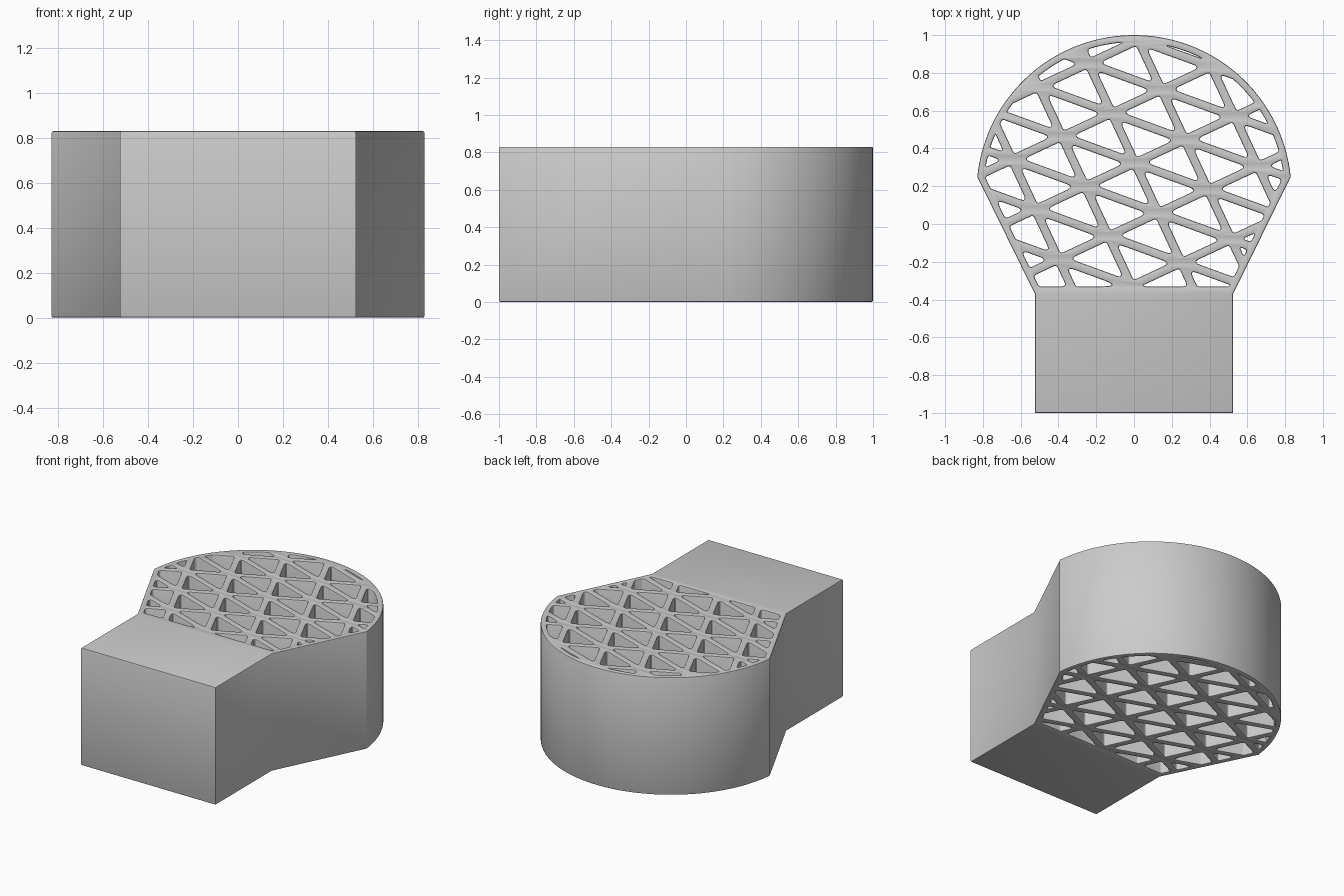
import bpy, bmesh, math
from mathutils import Vector

if "Cube" in bpy.data.objects:
    bpy.data.objects.remove(bpy.data.objects["Cube"])

H = 0.83                        # height
C, R = Vector((0, 0.166)), 0.834   # round end
WALL, BAR = 0.037, 0.023        # rim thickness, half bar width
PITCH, ANG = 0.291, math.radians(25)
ORIGIN = Vector((0.005, 0.323))
BEV = 0.008


def arc(r, a0, n):
    return [C + r * Vector((math.cos(t), math.sin(t)))
            for t in (a0 + (math.pi - 2 * a0) * i / n for i in range(n + 1))]


def clip(poly, n, d):
    """Keep the part of a convex polygon where n.p >= d."""
    out = []
    for i, p in enumerate(poly):
        q = poly[(i + 1) % len(poly)]
        dp, dq = n.dot(p) - d, n.dot(q) - d
        if dp >= 0:
            out.append(p)
        if dp * dq < 0:
            out.append(p.lerp(q, dp / (dp - dq)))
    return out


def tidy(poly, eps=0.004):
    out = []
    for p in poly:
        if not out or (p - out[-1]).length > eps:
            out.append(p)
    if len(out) > 1 and (out[0] - out[-1]).length < eps:
        out.pop()
    return out


def area(poly):
    return abs(sum(p.x * poly[i - 1].y - p.y * poly[i - 1].x for i, p in enumerate(poly))) / 2


def fillet(poly, r=0.016, n=5):
    """Round the sharp corners of a polygon."""
    out = []
    for i, p in enumerate(poly):
        e0, e1 = poly[i - 1] - p, poly[(i + 1) % len(poly)] - p
        th = e0.angle(e1)
        if th > math.radians(160):
            out.append(p)
            continue
        t = min(r / math.tan(th / 2), 0.42 * e0.length, 0.42 * e1.length)
        a, b = p + e0.normalized() * t, p + e1.normalized() * t
        for k in range(n + 1):
            s = k / n
            out.append(a * (1 - s) ** 2 + p * 2 * s * (1 - s) + b * s * s)
    return out


# outer outline: square block, flared sides, round end
a0 = math.asin((0.25 - C.y) / R)
outline = [Vector((-0.525, -0.37)), Vector((-0.525, -1)),
           Vector((0.525, -1)), Vector((0.525, -0.37))] + arc(R, a0, 72)

# open region inside the rim
inner = [C + (R - WALL) * Vector((math.cos(2 * math.pi * i / 120), math.sin(2 * math.pi * i / 120)))
         for i in range(120)]
inner = [Vector((-0.9, -0.6)), Vector((0.9, -0.6))] + arc(R - WALL, 0, 60)
inner = clip(inner, Vector((0, 1)), -0.33)
for s in (-1, 1):
    n = Vector((-s * 0.62, 0.305)).normalized()
    inner = clip(inner, n, n.dot(Vector((s * 0.525, -0.37))) + WALL)

# triangular openings: square grid with one diagonal, cut to the region
U = Vector((math.cos(ANG), math.sin(ANG)))
V = Vector((U.y, -U.x))
D = (U - V).normalized()
holes = []
for i in range(-6, 6):
    for j in range(-6, 6):
        p = ORIGIN + (U * i + V * j) * PITCH
        q = p + (U + V) * PITCH
        for planes in (((V, p), (-U, q), (D, p)), ((U, p), (-V, q), (-D, p))):
            poly = inner
            for n, o in planes:
                poly = clip(poly, n, n.dot(o) + BAR)
            poly = tidy(poly)
            if len(poly) > 2 and area(poly) > 0.0005:
                holes.append(fillet(poly))

# filled profile extruded with softened edges
cu = bpy.data.curves.new("lattice_body", 'CURVE')
cu.dimensions, cu.fill_mode = '2D', 'BOTH'
cu.extrude = H / 2 - BEV
cu.bevel_depth, cu.bevel_resolution, cu.offset = BEV, 1, -BEV
for poly in [outline] + holes:
    sp = cu.splines.new('POLY')
    sp.points.add(len(poly) - 1)
    for pt, p in zip(sp.points, poly):
        pt.co = (p.x, p.y, 0, 1)
    sp.use_cyclic_u = True
ob = bpy.data.objects.new("lattice_body", cu)
bpy.context.collection.objects.link(ob)
bpy.context.view_layer.objects.active = ob
ob.select_set(True)
bpy.ops.object.convert(target='MESH')
ob = bpy.context.object

# weld caps to walls and stand on the floor
bm = bmesh.new()
bm.from_mesh(ob.data)
bmesh.ops.remove_doubles(bm, verts=bm.verts, dist=0.0002)
bmesh.ops.recalc_face_normals(bm, faces=bm.faces)
bmesh.ops.translate(bm, verts=bm.verts, vec=(0, 0, H / 2))
bm.to_mesh(ob.data)
bm.free()
bpy.ops.object.shade_smooth_by_angle(angle=math.radians(30))
